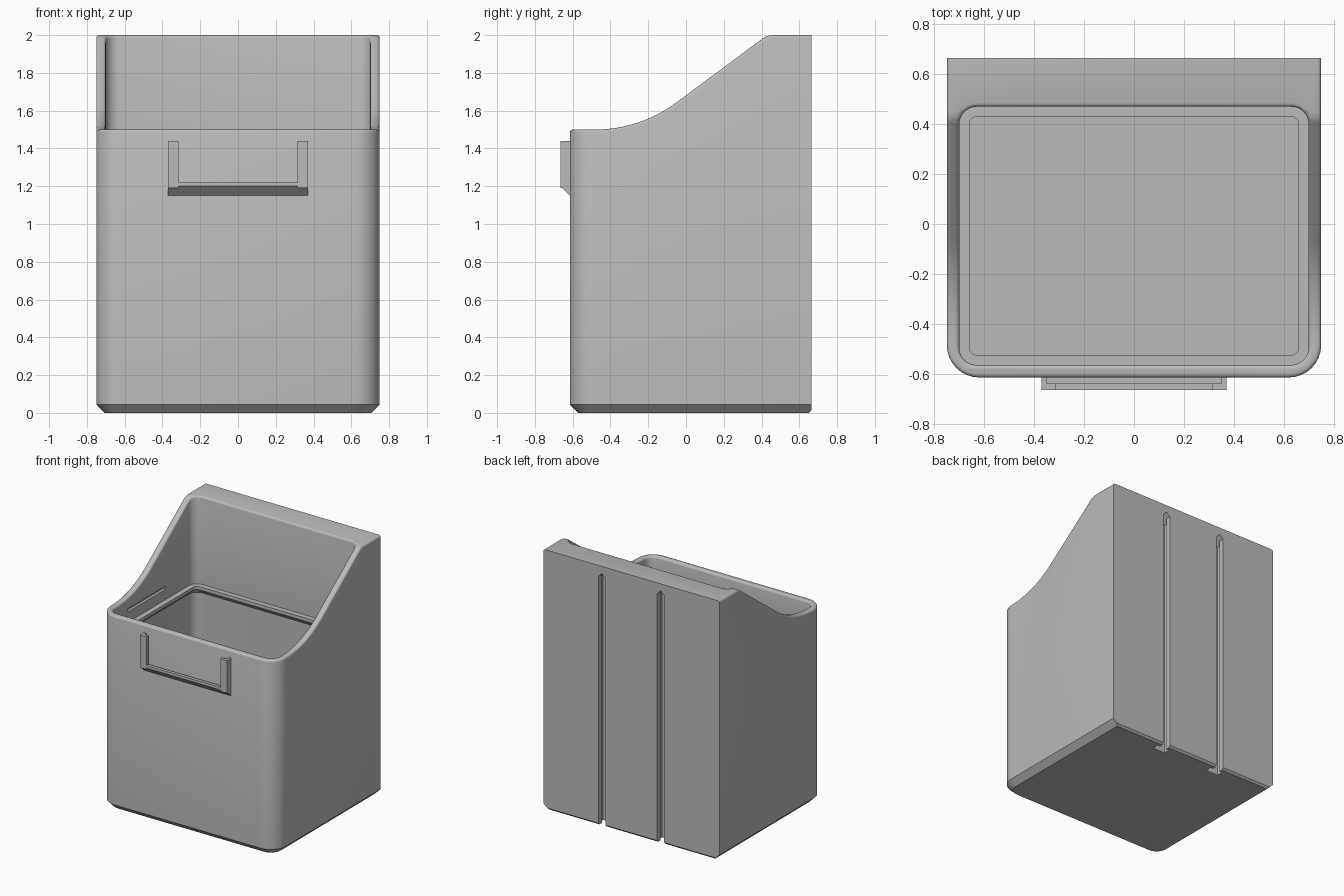
import bpy, bmesh, math

if "Cube" in bpy.data.objects:
    bpy.data.objects.remove(bpy.data.objects["Cube"])

grey = bpy.data.materials.new("light_grey")
grey.diffuse_color = (0.5, 0.5, 0.5, 1)
grey.use_nodes = True
grey.node_tree.nodes["Principled BSDF"].inputs["Base Color"].default_value = grey.diffuse_color


def outline(hx, y0, y1, rf, rb=0.0, n=8):
    """Plan outline, with rounded front corners and optionally rounded back corners."""
    pts = []
    for sx, sy, r, a0 in ((1, -1, rf, -90), (1, 1, rb, 0), (-1, 1, rb, 90), (-1, -1, rf, 180)):
        cx, cy = sx * (hx - r), (y1 - r if sy > 0 else y0 + r)
        for i in range(n + 1 if r else 1):
            a = math.radians(a0 + 90 * i / n)
            pts.append((cx + r * math.cos(a), cy + r * math.sin(a)))
    return pts


def loft(name, rings):
    """Skin a closed solid through rings of 3D points."""
    bm = bmesh.new()
    vs = [[bm.verts.new(p) for p in ring] for ring in rings]
    n = len(vs[0])
    for a, b in zip(vs, vs[1:]):
        for i in range(n):
            j = (i + 1) % n
            bm.faces.new((a[i], a[j], b[j], b[i]))
    bm.faces.new(vs[0][::-1])
    bm.faces.new(vs[-1])
    bmesh.ops.recalc_face_normals(bm, faces=bm.faces)
    me = bpy.data.meshes.new(name)
    bm.to_mesh(me)
    bm.free()
    me.materials.append(grey)
    ob = bpy.data.objects.new(name, me)
    bpy.context.collection.objects.link(ob)
    return ob


def stack(name, levels):
    return loft(name, [[(x, y, z) for x, y in outline(*o)] for z, o in levels])


def along_x(name, yz, x0, x1):
    return loft(name, [[(x, y, z) for y, z in yz] for x in (x0, x1)])


def along_y(name, xz, y0, y1):
    return loft(name, [[(x, y, z) for x, z in xz] for y in (y0, y1)])


def box_yz(y0, y1, z0, z1):
    return [(y0, z0), (y1, z0), (y1, z1), (y0, z1)]


def cut(ob, cutter):
    """Subtract the cutter, then delete it."""
    m = ob.modifiers.new("cut", 'BOOLEAN')
    m.operation, m.solver, m.object = 'DIFFERENCE', 'EXACT', cutter
    bpy.context.view_layer.objects.active = ob
    bpy.ops.object.modifier_apply(modifier=m.name)
    bpy.data.objects.remove(cutter)


# Outer shell: rounded front corners, square back, chamfered foot
body = stack("bin_body", [
    (0.0, (0.705, -0.57, 0.65, 0.085)),
    (0.015, (0.72, -0.585, 0.665, 0.10)),
    (0.045, (0.75, -0.615, 0.665, 0.13)),
    (2.2, (0.75, -0.615, 0.665, 0.13))])

# Swooping rim: flat front, arc, straight slope, flat back
slope = math.atan(0.745)
r, ya = 0.72, -0.482
rim = [(-1.0, 1.5)]
for i in range(13):
    a = slope * i / 12
    rim.append((ya + r * math.sin(a), 1.5 + r * (1 - math.cos(a))))
rim += [(0.405, 1.982), (0.425, 1.994), (0.45, 2.0), (1.0, 2.0), (1.0, 2.5), (-1.0, 2.5)]
cut(body, along_x("rim_cutter", rim, -1, 1))

# Cavity with a small support ledge running around the inside
wide = (0.70, -0.565, 0.47, 0.07, 0.07)
tight = (0.66, -0.525, 0.43, 0.03, 0.03)
cut(body, stack("cavity_cutter", [
    (0.05, tight), (0.09, wide), (1.26, wide), (1.30, tight),
    (1.325, tight), (1.325, wide), (2.4, wide)]))

# Soften the rim edges
bm = bmesh.new()
bm.from_mesh(body.data)
bmesh.ops.remove_doubles(bm, verts=bm.verts, dist=0.0005)
bm.normal_update()


def on_rim(f):
    return f.normal.z > 0.3 and f.calc_center_median().z > 1.45


edges = [e for e in bm.edges if len(e.link_faces) == 2
         and on_rim(e.link_faces[0]) != on_rim(e.link_faces[1])
         and min(v.co.y for v in e.verts) < 0.66]
bmesh.ops.bevel(bm, geom=edges, offset=0.015, offset_type='OFFSET', segments=3,
                profile=0.5, affect='EDGES', clamp_overlap=False)
bm.to_mesh(body.data)
bm.free()

# Snap grooves in the side walls
for s in (-1, 1):
    cut(body, along_x("groove_cutter", box_yz(-0.34, 0.12, 1.405, 1.43), s * 0.68, s * 0.72))

# Two T-shaped hanging channels with pointed tops in the back
for cx in (-0.25, 0.25):
    for w, y0, y1 in ((0.03, 0.60, 0.75), (0.053, 0.575, 0.625)):
        top = 1.945 - w
        cut(body, along_y("channel_cutter", [(cx - w, -0.1), (cx + w, -0.1), (cx + w, top),
                                             (cx, 1.945), (cx - w, top)], y0, y1))

# Label holder on the front: sloped bottom rail plus two L-shaped uprights
parts = [body]
rail = [(-0.613, 1.148), (-0.665, 1.20), (-0.665, 1.22), (-0.64, 1.22), (-0.64, 1.19), (-0.613, 1.19)]
parts.append(along_x("label_holder_rail", rail, -0.37, 0.37))
for s, side in ((-1, "left"), (1, "right")):
    plan = [(0.37, -0.613), (0.37, -0.665), (0.315, -0.665), (0.315, -0.64), (0.35, -0.64), (0.35, -0.613)]
    parts.append(loft("label_holder_" + side,
                      [[(s * x, y, z) for x, y in plan] for z in (1.19, 1.44)]))

# Smooth shading with crisp edges
bpy.ops.object.select_all(action='DESELECT')
for ob in parts:
    ob.select_set(True)
bpy.context.view_layer.objects.active = body
bpy.ops.object.shade_smooth_by_angle(angle=math.radians(35))
